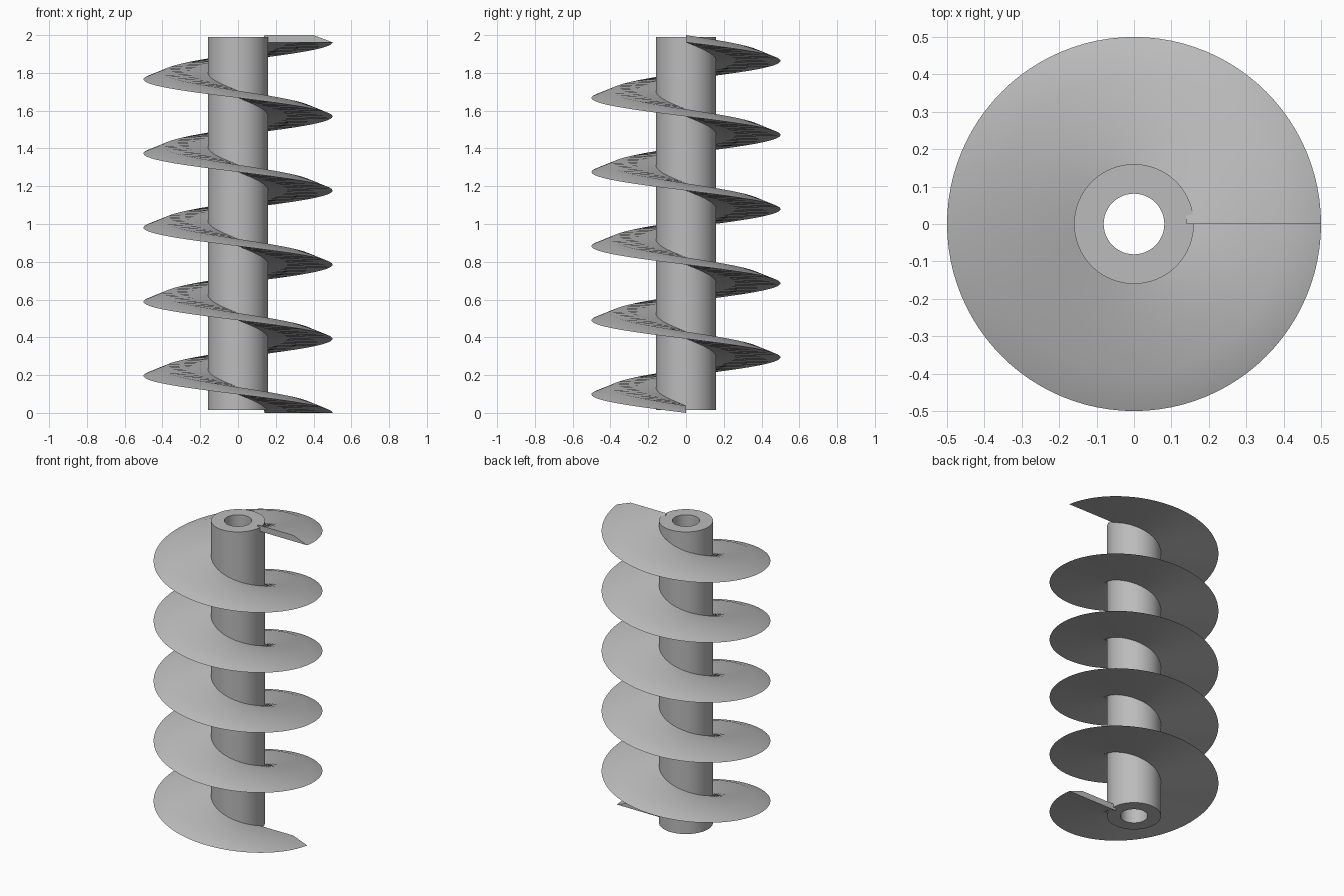
import bpy, bmesh, math

if "Cube" in bpy.data.objects:
    bpy.data.objects.remove(bpy.data.objects["Cube"])

STEEL = bpy.data.materials.new("steel_grey")
STEEL.diffuse_color = (0.5, 0.5, 0.5, 1)
STEEL.use_nodes = True
STEEL.node_tree.nodes["Principled BSDF"].inputs["Base Color"].default_value = STEEL.diffuse_color


def sweep(name, profile, steps, turns, pitch, z0, closed):
    """Turn a closed (radius, height) profile clockwise, rising by pitch per turn."""
    bm = bmesh.new()
    rings = []
    for i in range(steps if closed else steps + 1):
        t = turns * i / steps
        a = -2 * math.pi * t
        rings.append([bm.verts.new((r * math.cos(a), r * math.sin(a), z0 + z + pitch * t))
                      for r, z in profile])
    n = len(profile)
    for i in range(steps):
        a, b = rings[i], rings[(i + 1) % len(rings)]
        for j in range(n):
            k = (j + 1) % n
            bm.faces.new((a[j], a[k], b[k], b[j]))
    if not closed:
        bm.faces.new(rings[0])
        bm.faces.new(rings[-1])
    bmesh.ops.recalc_face_normals(bm, faces=bm.faces)
    mesh = bpy.data.meshes.new(name)
    bm.to_mesh(mesh)
    bm.free()
    mesh.materials.append(STEEL)
    obj = bpy.data.objects.new(name, mesh)
    bpy.context.collection.objects.link(obj)
    bpy.ops.object.select_all(action='DESELECT')
    obj.select_set(True)
    bpy.context.view_layer.objects.active = obj
    bpy.ops.object.shade_smooth_by_angle(angle=math.radians(30))
    return obj


# Hollow shaft
sweep("shaft", [(0.081, 0.015), (0.16, 0.015), (0.16, 1.99), (0.081, 1.99)],
      96, 1, 0, 0, True)

# Spiral blade: flat underside, flat top, bevelled to a sharp outer rim
sweep("spiral_blade", [(0.14, 0), (0.5, 0), (0.4, 0.038), (0.14, 0.038)],
      5 * 96, 5, 0.3924, 0, False)
